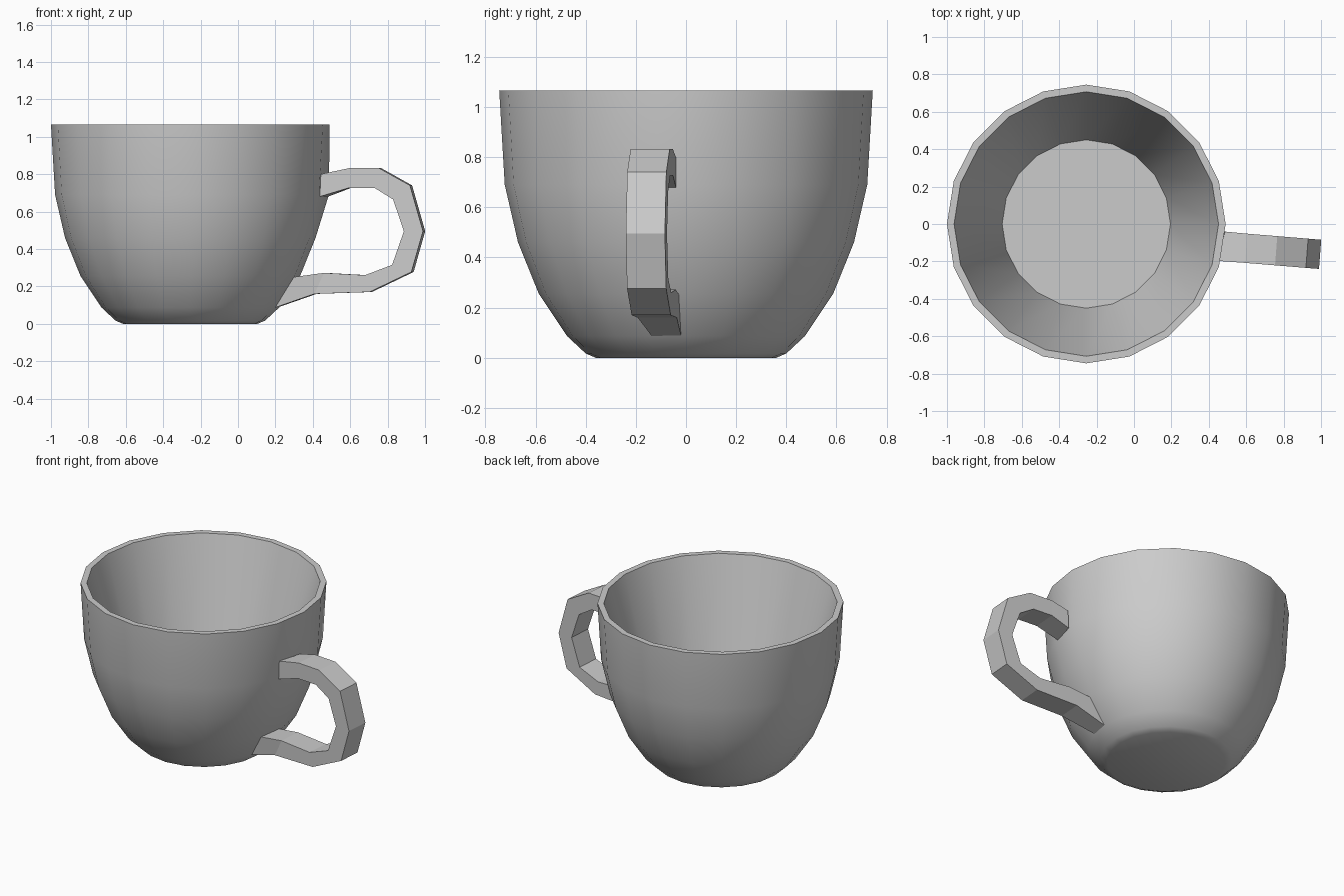
import bpy, bmesh, math

if "Cube" in bpy.data.objects:
    bpy.data.objects.remove(bpy.data.objects["Cube"])

SIDES = 20
CX = -0.255


def make_object(name, bm):
    bmesh.ops.recalc_face_normals(bm, faces=bm.faces)
    mesh = bpy.data.meshes.new(name)
    bm.to_mesh(mesh)
    bm.free()
    ob = bpy.data.objects.new(name, mesh)
    bpy.context.collection.objects.link(ob)
    return ob


# Cup bowl: curved outer wall, rim and straight tapered inner wall (radius, z)
profile = [(0.36, 0), (0.40, 0.017), (0.475, 0.087), (0.587, 0.255),
           (0.67, 0.46), (0.723, 0.69), (0.745, 1.066),
           (0.707, 1.066), (0.45, 0.11)]
bm = bmesh.new()
rings = []
for r, z in profile:
    angles = [2 * math.pi * i / SIDES for i in range(SIDES)]
    rings.append([bm.verts.new((CX + r * math.cos(a), r * math.sin(a), z)) for a in angles])
rings[5][0].co.x += 0.018    # wall bulges slightly where the handle joins
for a, b in zip(rings, rings[1:]):
    for i in range(SIDES):
        j = (i + 1) % SIDES
        bm.faces.new((a[i], a[j], b[j], b[i]))
bm.faces.new(rings[0])    # underside
bm.faces.new(rings[-1])   # inside floor
cup = make_object("cup_bowl", bm)
bpy.context.view_layer.objects.active = cup
cup.select_set(True)
bpy.ops.object.shade_smooth_by_angle(angle=math.radians(42))

# Handle: flat-faced band between an outer and inner path (x, z), slightly turned
outer = [(0.465, 0.80), (0.60, 0.832), (0.76, 0.832), (0.925, 0.74), (0.995, 0.495),
         (0.933, 0.277), (0.71, 0.17), (0.415, 0.16), (0.205, 0.087)]
inner = [(0.46, 0.68), (0.60, 0.727), (0.735, 0.727), (0.835, 0.665), (0.893, 0.495),
         (0.83, 0.315), (0.685, 0.26), (0.465, 0.272), (0.305, 0.25)]
HALF_WIDTH = 0.078
bm = bmesh.new()
sections = []
for k, ((ox, oz), (ix, iz)) in enumerate(zip(outer, inner)):
    skew = 0.022 if k == 0 else 0.006     # upper end follows the round wall
    corners = ((ox, oz, -1), (ox, oz, 1), (ix, iz, 1), (ix, iz, -1))
    sections.append([bm.verts.new((x + skew * s, -0.12 - 0.082 * (x - 0.48) + s * HALF_WIDTH, z))
                     for x, z, s in corners])
sections[-1][0].co.y = -0.137             # lower tip narrows
for a, b in zip(sections, sections[1:]):
    for i in range(4):
        j = (i + 1) % 4
        bm.faces.new((a[i], a[j], b[j], b[i]))
bm.faces.new(sections[0])
bm.faces.new(sections[-1])
make_object("handle", bm)
